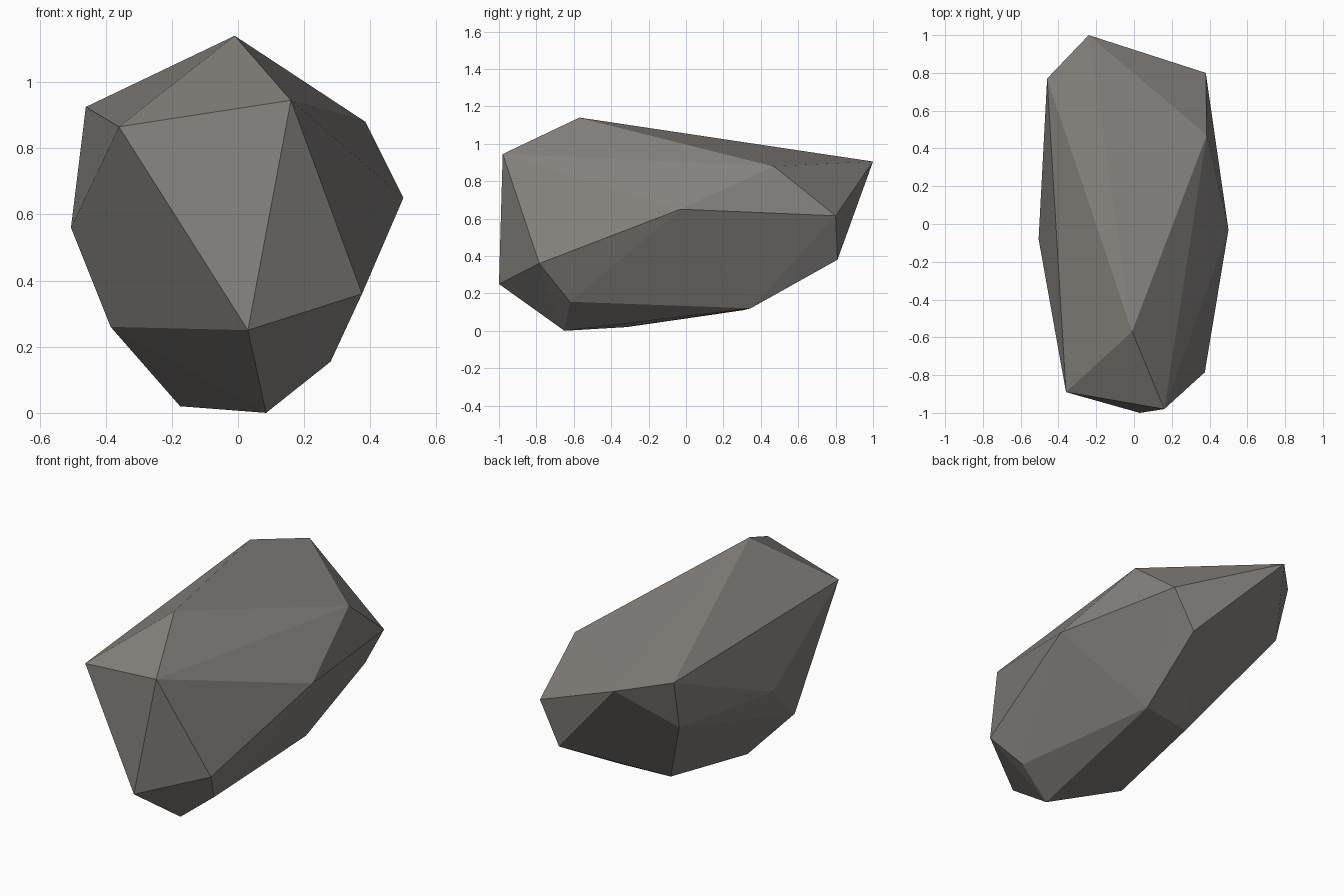
import bpy
import bmesh

# Stone colour
stone = bpy.data.materials.new("warm grey stone")
stone.diffuse_color = (0.235, 0.22, 0.205, 1)

# Corner points of the faceted boulder, grouped from crown to base
crown = [(-0.01, -0.57, 1.14), (0.16, -0.98, 0.945), (-0.36, -0.89, 0.865),
         (-0.46, 0.77, 0.925), (-0.24, 1.0, 0.905), (0.385, 0.47, 0.88)]
middle = [(-0.505, -0.08, 0.56), (0.50, -0.03, 0.65), (0.38, 0.80, 0.615),
          (-0.44, 0.69, 0.63), (0.25, 0.81, 0.38), (0.375, -0.785, 0.36)]
base = [(0.03, -1.0, 0.25), (-0.385, -0.45, 0.26), (0.28, -0.62, 0.155),
        (-0.175, -0.315, 0.02), (0.085, -0.65, 0.0),
        (0.195, 0.345, 0.12), (-0.115, 0.305, 0.11)]

# Boulder: convex hull round the corners, flat shaded
bm = bmesh.new()
for p in crown + middle + base:
    bm.verts.new(p)
bmesh.ops.convex_hull(bm, input=bm.verts[:])
bmesh.ops.recalc_face_normals(bm, faces=bm.faces[:])
mesh = bpy.data.meshes.new("boulder")
bm.to_mesh(mesh)
bm.free()
mesh.materials.append(stone)
boulder = bpy.data.objects.new("boulder", mesh)
bpy.context.collection.objects.link(boulder)
